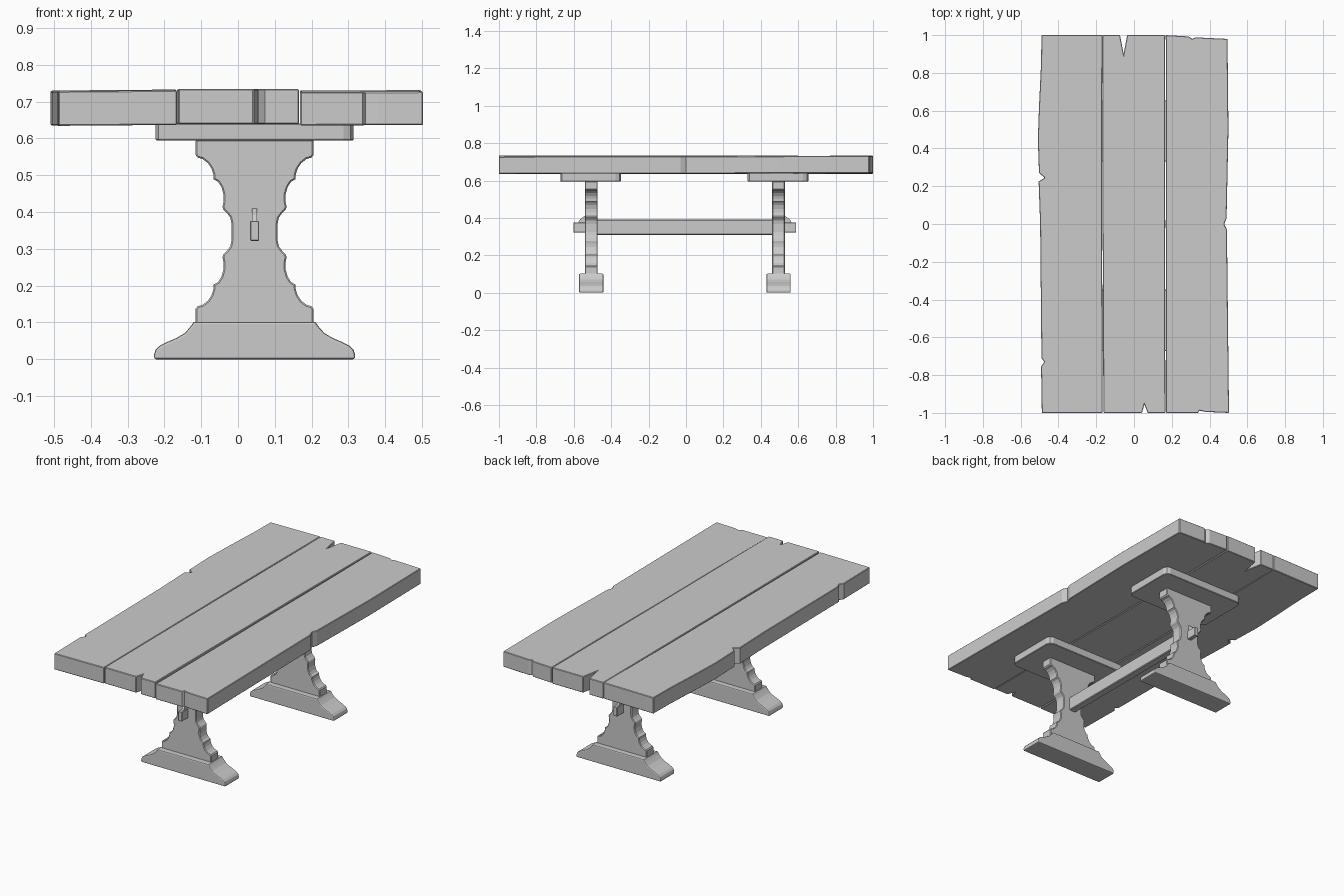
import bpy, bmesh

if "Cube" in bpy.data.objects:
    bpy.data.objects.remove(bpy.data.objects["Cube"])

CX = 0.045             # trestle centre line in x
ENDS = (-0.507, 0.495)  # trestle positions in y


def prism(name, pts, axis, lo, hi, bevel=0.0, segments=1, tilt=(0, 0)):
    """Extrude a closed 2D profile along x, y or z; tilt leans it slightly in z."""
    place = {'x': lambda a, b, d: (d, a, b),
             'y': lambda a, b, d: (a, d, b),
             'z': lambda a, b, d: (a, b, d)}[axis]
    bm = bmesh.new()
    rings = [[bm.verts.new(place(a, b, d)) for a, b in pts] for d in (lo, hi)]
    n = len(pts)
    bm.faces.new(rings[0])
    bm.faces.new(rings[1])
    for i in range(n):
        j = (i + 1) % n
        bm.faces.new((rings[0][i], rings[0][j], rings[1][j], rings[1][i]))
    for v in bm.verts:
        v.co.z += tilt[0] * v.co.x + tilt[1] * v.co.y
    bmesh.ops.recalc_face_normals(bm, faces=bm.faces)
    me = bpy.data.meshes.new(name)
    bm.to_mesh(me)
    bm.free()
    ob = bpy.data.objects.new(name, me)
    bpy.context.collection.objects.link(ob)
    if bevel:
        mod = ob.modifiers.new("edge", 'BEVEL')
        mod.width = bevel
        mod.segments = segments
        mod.limit_method = 'ANGLE'
        mod.angle_limit = 1.2
    return ob


def symmetric(half):
    """Turn (half width, z) points into a full profile about the trestle centre."""
    return [(CX + w, z) for w, z in half] + [(CX - w, z) for w, z in reversed(half)]


# Plank outlines with chips and cracks, seen from above
left = [(-.166, -1), (-.488, -1), (-.492, -.755), (-.475, -.73), (-.49, -.71),
        (-.497, 0), (-.505, .225), (-.473, .245), (-.503, .27), (-.509, .45),
        (-.503, .62), (-.492, .85), (-.49, 1), (-.167, 1), (-.17, .3)]
middle = [(-.162, -1), (.042, -1), (.055, -.955), (.073, -1), (.166, -1),
          (.165, -.5), (.164, .1), (.165, 1), (-.036, 1), (-.055, .9),
          (-.074, 1), (-.166, 1), (-.166, 0)]
right = [(.169, -1), (.338, -1), (.346, -.988), (.38, -.995), (.503, -1),
         (.492, -.03), (.478, 0), (.49, .03), (.5, .5), (.495, .98),
         (.325, .988), (.308, .98), (.29, .993), (.168, 1), (.17, .5), (.168, 0), (.17, -.5)]
prism("left_plank", left, 'z', .639, .733, .003, tilt=(.008, .001))
prism("middle_plank", middle, 'z', .638, .733, .003, tilt=(0, -.001))
prism("right_plank", right, 'z', .637, .728, .003, tilt=(.002, .002))

# Upright profile: scalloped upper half, mirrored below the waist
upper = [(.0625, .368), (.066, .385), (.075, .397), (.085, .407), (.087, .415),
         (.084, .43), (.084, .447), (.09, .468), (.099, .482), (.111, .489),
         (.112, .503), (.117, .518), (.127, .533), (.141, .544), (.155, .548),
         (.16, .555), (.16, .597)]
upright = symmetric([(w, .692 - z) for w, z in reversed(upper)] + upper)

# Moulded foot profile
foot = symmetric([(.273, 0), (.273, .012), (.269, .026), (.259, .036), (.24, .046),
                  (.212, .058), (.19, .071), (.178, .084), (.171, .093), (.165, .102)])

for label, y in zip(("front", "back"), ENDS):
    up = prism(label + "_upright", upright, 'y', y - .034, y + .034, .004)
    ft = prism(label + "_foot", foot, 'y', y - .065, y + .065, .006, 2)
    # Cross plate under the top with clipped corners
    hx, hy, c = .269, .162, .028
    corners = []
    for sx, sy in ((1, 1), (-1, 1), (-1, -1), (1, -1)):
        arc = [(hx, hy - c), (hx - .3 * c, hy - .3 * c), (hx - c, hy)]
        if sx * sy < 0:
            arc.reverse()
        corners += [(CX + sx * a, y - .003 + sy * b) for a, b in arc]
    prism(label + "_cross_plate", corners, 'z', .594, .641, .003)
    # Tenon through the upright with its sloped wedge
    s = -1 if y < 0 else 1
    tenon = [(y, .322), (y + s * .094, .322), (y + s * .094, .376), (y, .376)]
    prism(label + "_tenon", tenon, 'x', CX - .012, CX + .012, .002)
    wedge = [(y, .37), (y + s * .072, .37), (y + s * .06, .392), (y + s * .036, .41), (y, .41)]
    prism(label + "_wedge", wedge, 'x', CX - .007, CX + .007)

# Stretcher beam between the uprights
beam = [(CX - .022, .31), (CX + .022, .31), (CX + .022, .391), (CX - .022, .391)]
prism("stretcher", beam, 'y', ENDS[0] + .01, ENDS[1] - .01, .004)
